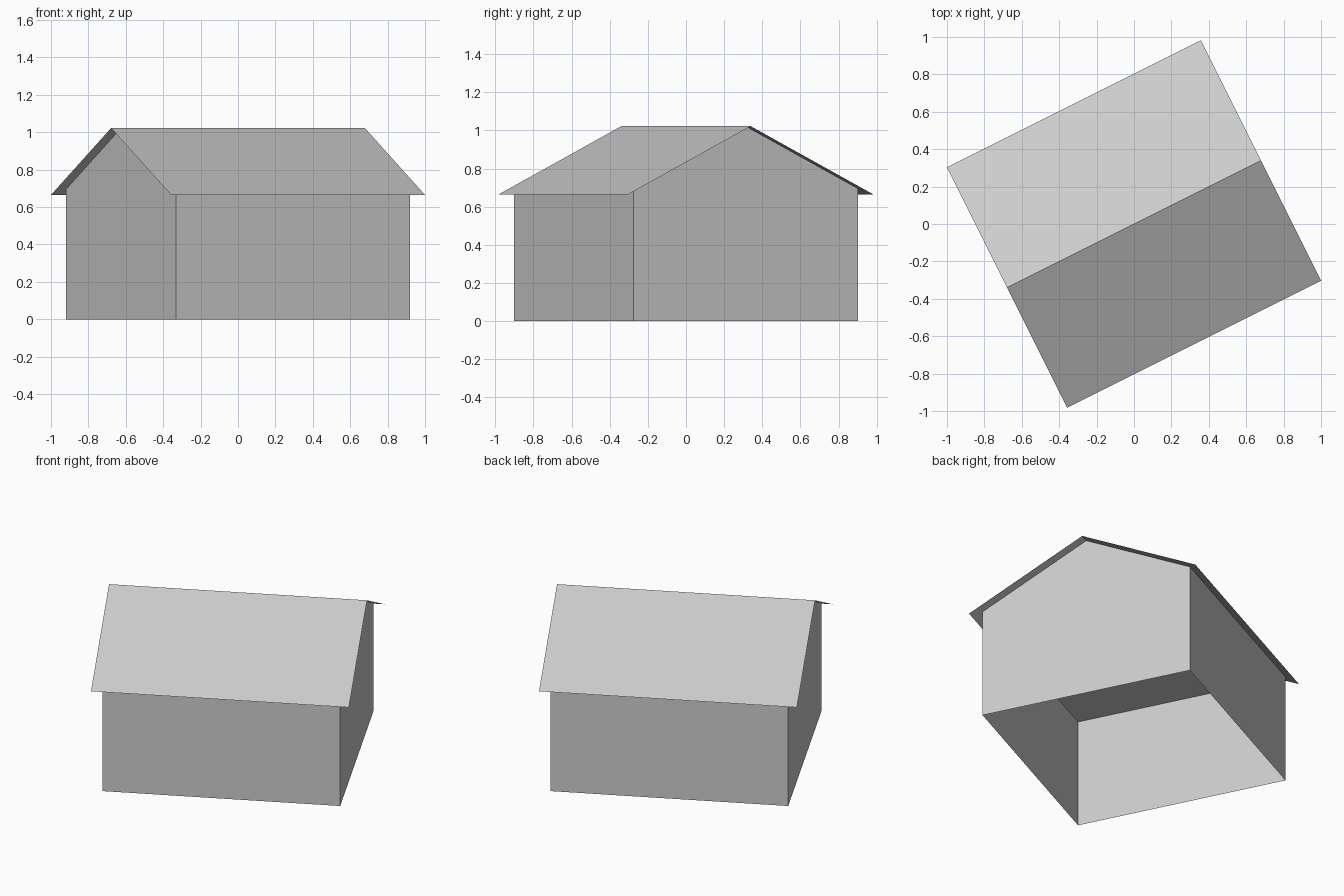
import bpy, bmesh, math
from mathutils import Matrix

if "Cube" in bpy.data.objects:
    bpy.data.objects.remove(bpy.data.objects["Cube"])

TURN = Matrix.Rotation(math.atan(0.5), 4, 'Z')   # the house stands askew
WALL_X, WALL_Y = 0.699, 0.658                    # wall half length, half width
ROOF_X, ROOF_Y = 0.759, 0.718                    # roof half length, half width
EAVE, RIDGE = 0.665, 1.022
WALL_TOP = RIDGE - (RIDGE - EAVE) * WALL_Y / ROOF_Y

grey = bpy.data.materials.new("light grey")
grey.diffuse_color = (0.6, 0.6, 0.6, 1)
grey.use_nodes = True
grey.node_tree.nodes["Principled BSDF"].inputs["Base Color"].default_value = grey.diffuse_color


def finish(name, bm):
    bm.transform(TURN)
    mesh = bpy.data.meshes.new(name)
    bm.to_mesh(mesh)
    bm.free()
    mesh.materials.append(grey)
    obj = bpy.data.objects.new(name, mesh)
    bpy.context.collection.objects.link(obj)
    return obj


# Walls with a flat ceiling, open underneath
bm = bmesh.new()
bmesh.ops.create_cube(bm, size=1)
bmesh.ops.scale(bm, vec=(2 * WALL_X, 2 * WALL_Y, WALL_TOP), verts=bm.verts)
bmesh.ops.translate(bm, vec=(0, 0, WALL_TOP / 2), verts=bm.verts)
bm.normal_update()
floor = [f for f in bm.faces if f.normal.z < -0.5]
bmesh.ops.delete(bm, geom=floor, context='FACES_ONLY')
finish("walls", bm)

# Gable triangles at both ends
for name, side in (("left_gable", -1), ("right_gable", 1)):
    bm = bmesh.new()
    x = side * WALL_X
    bm.faces.new([bm.verts.new(p) for p in (
        (x, -side * WALL_Y, WALL_TOP), (x, side * WALL_Y, WALL_TOP), (x, 0, RIDGE))])
    finish(name, bm)

# Thin overhanging roof: an open ridge profile swept along the house
bm = bmesh.new()
rows = [[bm.verts.new((x, y, z)) for x in (-ROOF_X, ROOF_X)]
        for y, z in ((-ROOF_Y, EAVE), (0, RIDGE), (ROOF_Y, EAVE))]
for a, b in zip(rows, rows[1:]):
    bm.faces.new((a[0], a[1], b[1], b[0]))
finish("roof", bm)
